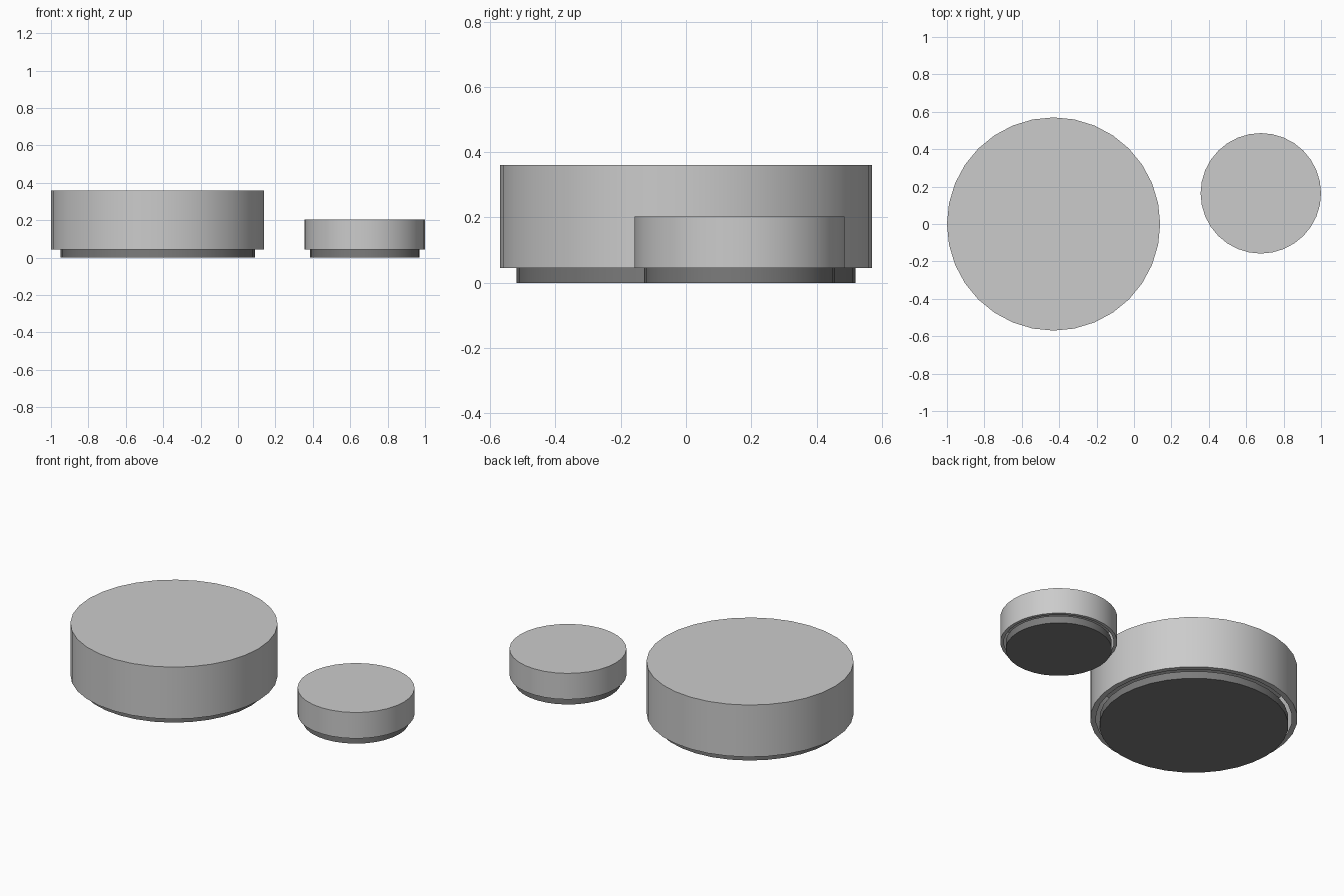
import bpy, bmesh
from math import cos, sin, tau

if "Cube" in bpy.data.objects:
    bpy.data.objects.remove(bpy.data.objects["Cube"])

SIDES = 32
Z_SPLIT = 0.045

dark = bpy.data.materials.new("dark_base")
dark.diffuse_color = (0.2, 0.2, 0.2, 1)
dark.use_nodes = True
dark.node_tree.nodes["Principled BSDF"].inputs["Base Color"].default_value = dark.diffuse_color


def lathe(name, centre, rings, cap_start, cap_end, material=None):
    """Loft circles given as (radius, z), listed from bottom to top."""
    bm = bmesh.new()
    loops = [[bm.verts.new((r * cos(tau * i / SIDES), r * sin(tau * i / SIDES), z))
              for i in range(SIDES)] for r, z in rings]
    for a, b in zip(loops, loops[1:]):
        for i in range(SIDES):
            j = (i + 1) % SIDES
            bm.faces.new((a[i], a[j], b[j], b[i]))
    if cap_start:
        bm.faces.new(loops[0][::-1])
    if cap_end:
        bm.faces.new(loops[-1])
    mesh = bpy.data.meshes.new(name)
    bm.to_mesh(mesh)
    bm.free()
    obj = bpy.data.objects.new(name, mesh)
    obj.location = (*centre, 0)
    bpy.context.collection.objects.link(obj)
    if material:
        mesh.materials.append(material)
    bpy.context.view_layer.objects.active = obj
    obj.select_set(True)
    bpy.ops.object.shade_smooth_by_angle()
    obj.select_set(False)


def puck(prefix, centre, radius, top, lip, base):
    # Body: narrow underside lip around an opening, wall and flat top
    lathe(prefix + "_body", centre,
          [(lip, Z_SPLIT), (radius, Z_SPLIT), (radius, top)], False, True)
    # Dark base plate sitting just inside the opening
    lathe(prefix + "_base", centre, [(base, 0), (base, Z_SPLIT)], True, True, dark)


puck("large", (-0.43, 0), 0.57, 0.36, 0.54, 0.52)
puck("small", (0.678, 0.164), 0.322, 0.203, 0.303, 0.292)
